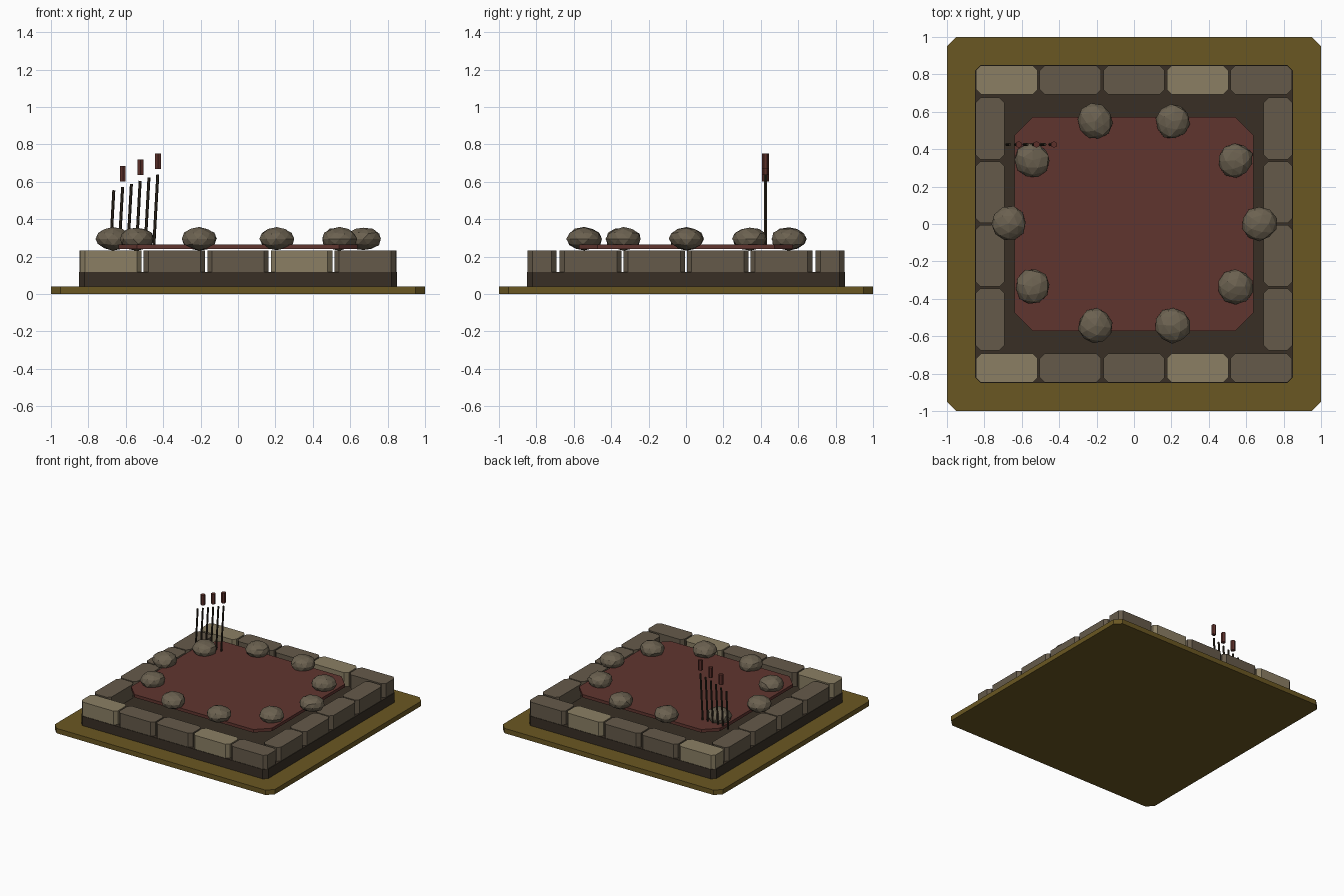
import bpy, bmesh, math, random
from mathutils import Matrix, Vector

if "Cube" in bpy.data.objects:
    bpy.data.objects.remove(bpy.data.objects["Cube"])

random.seed(4)


def material(name, r, g, b):
    lin = [((c / 255 + 0.055) / 1.055) ** 2.4 for c in (r, g, b)]
    m = bpy.data.materials.new(name)
    m.diffuse_color = (*lin, 1)
    m.use_nodes = True
    m.node_tree.nodes["Principled BSDF"].inputs["Base Color"].default_value = m.diffuse_color
    return m


OCHRE = material("ochre ground", 106, 87, 34)
DARK = material("dark earth", 56, 47, 37)
STONE = material("stone", 101, 90, 74)
PALE = material("pale stone", 139, 127, 100)
ROCK = material("rock", 107, 97, 80)
RED = material("red cloth", 96, 53, 47)
STICK = material("dark wood", 50, 42, 32)
CAP = material("dark red", 92, 48, 42)


def add(name, bm, mat):
    bmesh.ops.recalc_face_normals(bm, faces=bm.faces)
    me = bpy.data.meshes.new(name)
    bm.to_mesh(me)
    bm.free()
    me.materials.append(mat)
    ob = bpy.data.objects.new(name, me)
    bpy.context.collection.objects.link(ob)
    return ob


def slab(name, cx, cy, w, d, z0, z1, cut, mat):
    """Box with its four upright corners cut off."""
    x, y = w / 2, d / 2
    pts = [(x, y - cut), (x - cut, y), (cut - x, y), (-x, y - cut),
           (-x, cut - y), (cut - x, -y), (x - cut, -y), (x, cut - y)]
    bm = bmesh.new()
    f = bm.faces.new([bm.verts.new((cx + a, cy + b, z0)) for a, b in pts])
    r = bmesh.ops.extrude_face_region(bm, geom=[f], use_keep_orig=True)
    vs = [v for v in r["geom"] if isinstance(v, bmesh.types.BMVert)]
    bmesh.ops.translate(bm, verts=vs, vec=(0, 0, z1 - z0))
    return add(name, bm, mat)


def rod(name, p, q, radius, sides, mat):
    p, q = Vector(p), Vector(q)
    rot = (q - p).to_track_quat('Z', 'Y').to_matrix().to_4x4()
    bm = bmesh.new()
    bmesh.ops.create_cone(bm, cap_ends=True, segments=sides, radius1=radius,
                          radius2=radius, depth=(q - p).length,
                          matrix=Matrix.Translation((p + q) / 2) @ rot)
    return add(name, bm, mat)


# Ground plate, foundation and floating cloth
slab("ground_plate", 0, 0, 2, 2, 0, 0.04, 0.05, OCHRE)
slab("foundation", 0, 0, 1.7, 1.7, 0.04, 0.118, 0.03, DARK)
slab("cloth", 0, 0, 1.28, 1.146, 0.24, 0.265, 0.1, RED)

# Border blocks: five along front and back, four along each side
for s in (-1, 1):
    for i in range(5):
        slab("end_block", -0.68 + 0.34 * i, s * 0.77, 0.328, 0.153, 0.09, 0.232,
             0.025, PALE if i in (0, 3) else STONE)
    for i in range(4):
        slab("side_block", s * 0.77, -0.51 + 0.34 * i, 0.153, 0.33, 0.09, 0.232,
             0.025, STONE)

# Oval ring of faceted rocks
for i in range(10):
    a = math.radians(36 * i)
    bm = bmesh.new()
    bmesh.ops.create_icosphere(bm, subdivisions=2, radius=1)
    for v in bm.verts:
        v.co *= random.uniform(0.95, 1.05)
    m = (Matrix.Translation((0.67 * math.cos(a), 0.575 * math.sin(a) + 0.003, 0.295))
         @ Matrix.Rotation(i * 0.7, 4, 'Z') @ Matrix.Diagonal((0.095, 0.092, 0.061, 1)))
    bmesh.ops.transform(bm, matrix=m, verts=bm.verts)
    add("ring_rock", bm, ROCK)

# Leaning sticks rising in height, every second one with a floating cap
for i in range(6):
    x, top = -0.664 + 0.047 * i, 0.555 + 0.0168 * i
    rod("stick", (x - 0.055 * (top - 0.25), 0.425, 0.25), (x, 0.425, top),
        0.008, 6, STICK)
    if i % 2:
        rod("stick_cap", (x + 0.001, 0.425, top + 0.03), (x + 0.001, 0.425, top + 0.113),
            0.018, 6, CAP)
